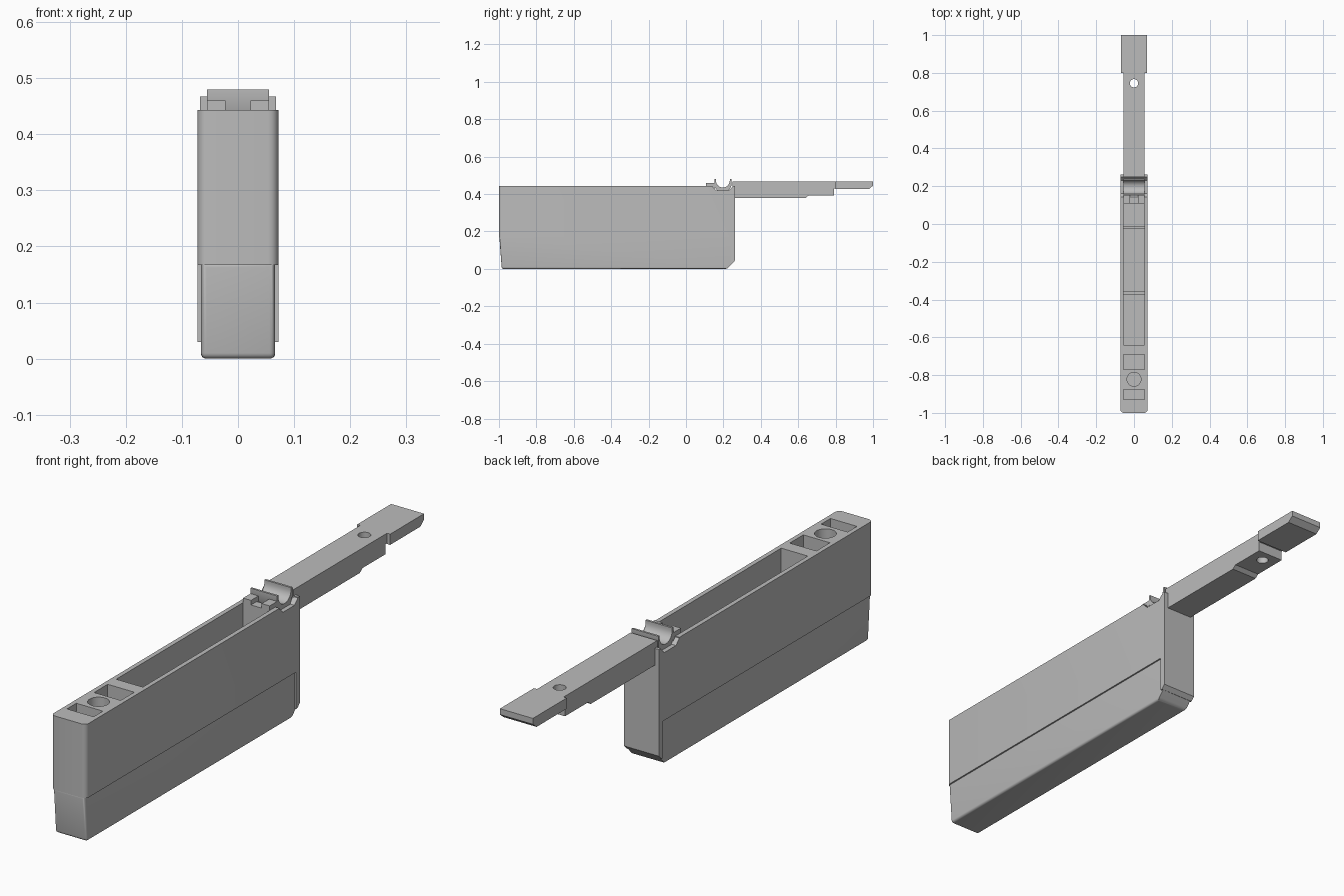
import bpy, bmesh, math

cube = bpy.data.objects.get("Cube")
if cube:
    bpy.data.objects.remove(cube, do_unlink=True)

grey = bpy.data.materials.new("matte_grey")
grey.use_nodes = True
grey.diffuse_color = (0.5, 0.5, 0.5, 1)
grey.node_tree.nodes["Principled BSDF"].inputs["Base Color"].default_value = (0.5, 0.5, 0.5, 1)


def prism(name, profile, x0, x1, rounded=None, radius=0.0):
    """Extrude a (y, z) profile across x; round the edges picked by a rule."""
    bm = bmesh.new()
    face = bm.faces.new([bm.verts.new((x0, y, z)) for y, z in profile])
    new = bmesh.ops.extrude_face_region(bm, geom=[face])["geom"]
    moved = [v for v in new if isinstance(v, bmesh.types.BMVert)]
    bmesh.ops.translate(bm, verts=moved, vec=(x1 - x0, 0, 0))
    bmesh.ops.recalc_face_normals(bm, faces=bm.faces)
    if rounded:
        edges = [e for e in bm.edges if all(rounded(v.co) for v in e.verts)]
        bmesh.ops.bevel(bm, geom=edges, offset=radius, segments=4,
                        profile=0.5, affect='EDGES')
    mesh = bpy.data.meshes.new(name)
    bm.to_mesh(mesh)
    bm.free()
    obj = bpy.data.objects.new(name, mesh)
    bpy.context.collection.objects.link(obj)
    mesh.materials.append(grey)
    return obj


def box(name, half_x, y0, y1, z0, z1, **kw):
    return prism(name, [(y0, z0), (y1, z0), (y1, z1), (y0, z1)], -half_x, half_x, **kw)


def cylinder(name, y, z0, z1, r):
    bpy.ops.mesh.primitive_cylinder_add(vertices=40, radius=r, depth=z1 - z0,
                                        location=(0, y, (z0 + z1) / 2))
    obj = bpy.context.object
    obj.name = name
    obj.data.materials.append(grey)
    return obj


def activate(obj):
    bpy.ops.object.select_all(action='DESELECT')
    obj.select_set(True)
    bpy.context.view_layer.objects.active = obj


def cut(targets, cutter):
    for obj in targets:
        mod = obj.modifiers.new("cut", 'BOOLEAN')
        mod.operation, mod.solver, mod.object = 'DIFFERENCE', 'EXACT', cutter
        activate(obj)
        bpy.ops.object.modifier_apply(modifier=mod.name)
    bpy.data.objects.remove(cutter, do_unlink=True)


# Body: wide upper shell, narrower tapered base and rear flange
upper = box("upper_body", 0.072, -1.0, 0.262, 0.167, 0.443,
            rounded=lambda c: c.y < -0.9, radius=0.016)
# keep the top and bottom rims of the front crisp by rounding uprights only
bpy.data.objects.remove(upper, do_unlink=True)
upper = box("upper_body", 0.072, -1.0, 0.262, 0.167, 0.443)
bm = bmesh.new()
bm.from_mesh(upper.data)
uprights = [e for e in bm.edges if all(v.co.y < -0.9 for v in e.verts)
            and abs(e.verts[0].co.z - e.verts[1].co.z) > 0.1]
bmesh.ops.bevel(bm, geom=uprights, offset=0.018, segments=5, profile=0.5, affect='EDGES')
bm.to_mesh(upper.data)
bm.free()

lower = prism("lower_body", [(-0.998, 0.172), (-0.985, 0.0), (0.22, 0.0),
                             (0.261, 0.045), (0.261, 0.172)], -0.066, 0.066,
              rounded=lambda c: c.y < -0.9 and c.z < 0.2 or c.z < 0.01, radius=0.01)
flange = prism("rear_flange", [(0.24, 0.03), (0.248, 0.03), (0.262, 0.045),
                               (0.262, 0.17), (0.24, 0.17)], -0.072, 0.072)

# Pockets sunk in the top
cut([upper, lower], box("main_cutter", 0.055, -0.64, 0.108, 0.06, 0.5))
for y0, y1 in ((-0.77, -0.69), (-0.93, -0.875)):
    cut([upper], box("pocket_cutter", 0.055, y0, y1, 0.37, 0.5))
cut([upper], cylinder("round_cutter", -0.822, 0.37, 0.5, 0.037))
cut([upper], prism("saddle_cutter", [(0.142, 0.5), (0.142, 0.44), (0.162, 0.42),
                                     (0.23, 0.42), (0.25, 0.44), (0.25, 0.5)], -0.1, 0.1))

# Cross ribs on the pocket floor
for i, y in enumerate((-0.365, -0.018)):
    box(f"floor_rib_{i + 1}", 0.056, y - 0.007, y + 0.007, 0.055, 0.08)

# Pivot cradle with a half-round trough
arc = [(0.197 + 0.037 * math.cos(a), 0.472 + 0.037 * math.sin(a))
       for a in (-math.pi * i / 16 for i in range(17))]
cradle = prism("pivot_cradle", [(0.152, 0.48), (0.152, 0.443), (0.168, 0.415),
                                (0.226, 0.415), (0.242, 0.443), (0.242, 0.48),
                                (0.234, 0.48)] + arc + [(0.16, 0.48)], -0.055, 0.055)

# Twin stops ahead of the cradle
for side, x0 in (("left", 0.022), ("right", -0.055)):
    prism(f"{side}_stop", [(0.108, 0.43), (0.154, 0.43), (0.154, 0.46), (0.108, 0.46)],
          x0, x0 + 0.033)

# Rear arm with stepped underside, wide tip and a through hole
arm = prism("rear_arm", [(0.248, 0.467), (0.248, 0.38), (0.64, 0.38), (0.655, 0.392),
                         (0.792, 0.392), (0.792, 0.43), (0.81, 0.43), (0.81, 0.467)],
            -0.055, 0.055)
cut([arm], cylinder("hole_cutter", 0.745, 0.3, 0.6, 0.022))
tip = prism("arm_tip", [(0.8, 0.467), (0.8, 0.427), (0.978, 0.427),
                        (1.0, 0.445), (1.0, 0.467)], -0.068, 0.068)

for obj in (upper, lower, cradle, arm):
    activate(obj)
    bpy.ops.object.shade_smooth_by_angle(angle=math.radians(30))
